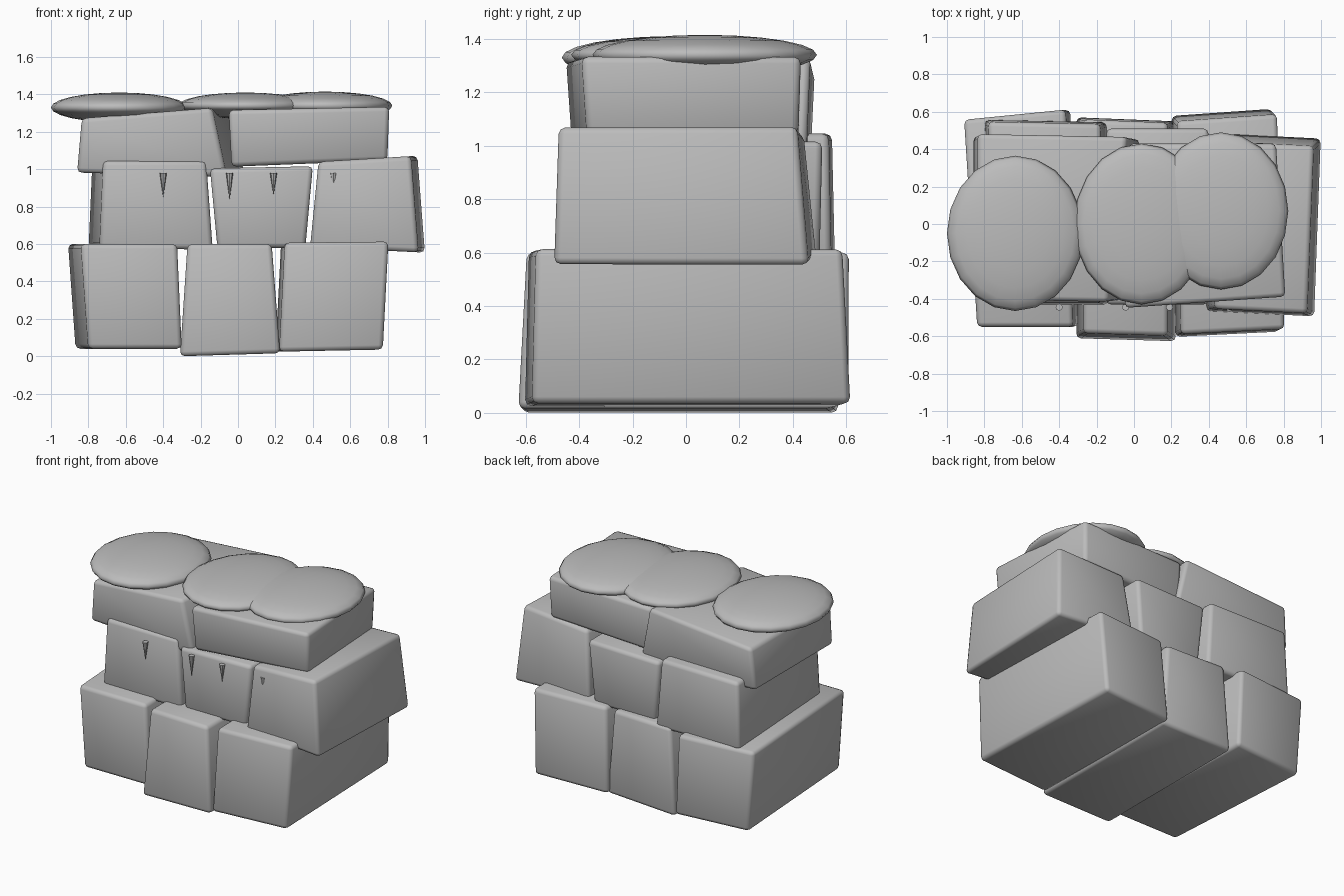
import bpy
import bmesh

cube = bpy.data.objects.get("Cube")
if cube:
    bpy.data.objects.remove(cube, do_unlink=True)

GREY = (0.5, 0.5, 0.5, 1.0)
stone = bpy.data.materials.new("stone_grey")
stone.use_nodes = True
stone.diffuse_color = GREY
stone.node_tree.nodes["Principled BSDF"].inputs["Base Color"].default_value = GREY


def add_object(name, bm):
    bmesh.ops.recalc_face_normals(bm, faces=bm.faces)
    for face in bm.faces:
        face.smooth = True
    mesh = bpy.data.meshes.new(name)
    bm.to_mesh(mesh)
    bm.free()
    mesh.materials.append(stone)
    obj = bpy.data.objects.new(name, mesh)
    bpy.context.collection.objects.link(obj)
    return obj


def block(name, bottom, top, z, slope=(0, 0), back=(0, 0), skew=(0, 0)):
    """Crooked box. bottom/top: x0, x1, y0, y1; slope: dz/dx of bottom and top;
    back: x shift of the rear left/right edges; skew: dy/dx of front and rear."""
    bm = bmesh.new()
    bmesh.ops.create_cube(bm, size=2)
    for v in bm.verts:
        i, j, k = (int(c > 0) for c in v.co)
        rect = top if k else bottom
        x = rect[i] + (back[i] if j else 0)
        off = x - (rect[0] + rect[1]) / 2
        v.co = (x, rect[2 + j] + skew[j] * off, z[k] + slope[k] * off)
    obj = add_object(name, bm)
    bevel = obj.modifiers.new("soft_edges", "BEVEL")
    bevel.width = 0.025
    bevel.segments = 2


def cap(name, centre, radii):
    bm = bmesh.new()
    bmesh.ops.create_uvsphere(bm, u_segments=20, v_segments=12, radius=1)
    for v in bm.verts:
        v.co = [c + r * p for c, r, p in zip(centre, radii, v.co)]
    add_object(name, bm)


def spike(name, x, y, z_top, length):
    bm = bmesh.new()
    bmesh.ops.create_cone(bm, cap_ends=True, segments=8, radius1=0, radius2=0.019, depth=length)
    bmesh.ops.translate(bm, verts=bm.verts, vec=(x, y, z_top - length / 2))
    bmesh.ops.remove_doubles(bm, verts=bm.verts, dist=0.0001)
    obj = add_object(name, bm)
    for p in obj.data.polygons:
        p.use_smooth = False


# Bottom course
block("bottom_block_a", (-.80, -.30, -.55, .59), (-.84, -.325, -.55, .59), (.04, .6),
      back=(-.07, -.04), skew=(0, .1))
block("bottom_block_b", (-.31, .225, -.62, .56), (-.27, .18, -.59, .55), (.008, .6),
      slope=(.03, 0), skew=(-.03, -.04))
block("bottom_block_c", (.22, .775, -.59, .6), (.25, .805, -.575, .57), (.03, .61),
      slope=(.02, .01), back=(-.02, -.04), skew=(.05, .07))

# Middle course
block("middle_block_a", (-.74, -.135, -.43, .55), (-.72, -.17, -.42, .54), (.575, 1.045),
      slope=(-.02, 0), back=(-.06, -.01), skew=(0, -.02))
block("middle_block_b", (-.11, .36, -.43, .5), (-.15, .4, -.43, .51), (.58, 1.01),
      slope=(0, .02))
block("middle_block_c", (.385, .965, -.48, .475), (.43, .925, -.465, .43), (.57, 1.055),
      slope=(-.05, .06), back=(.02, .035), skew=(-.05, -.05))

# Top course
block("top_block_a", (-.86, -.06, -.4, .46), (-.835, -.14, -.41, .475), (.97, 1.3),
      slope=(-.03, .08), back=(0, .1), skew=(-.02, -.02))
block("top_block_b", (-.035, .8, -.4, .42), (-.05, .81, -.42, .43), (1.03, 1.325),
      slope=(.04, .02), back=(.02, -.05), skew=(.07, 0))

# Flattened mounds lying on top
cap("mound_a", (-.635, -.05, 1.33), (.365, .415, .08))
cap("mound_b", (.04, 0, 1.34), (.36, .43, .07))
cap("mound_c", (.465, .07, 1.34), (.36, .42, .075))

# Small hanging spikes on the front
for i, (x, length) in enumerate([(-.4, .13), (-.045, .145), (.19, .12)]):
    spike(f"front_spike_{i}", x, -.445, .98, length)
spike("front_spike_buried", .51, -.45, .98, .12)
